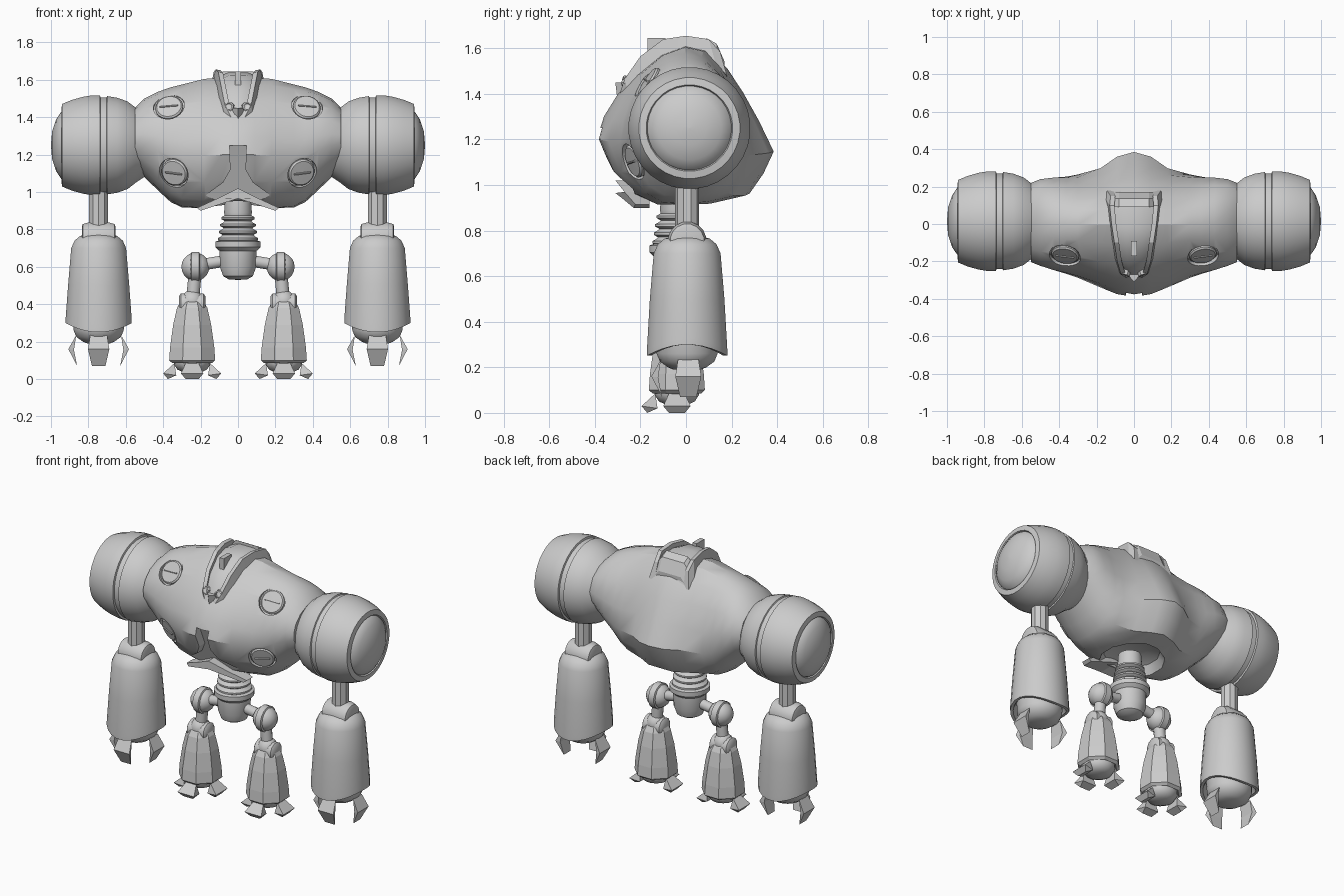
import bpy, bmesh, math
from mathutils import Vector, Matrix

if "Cube" in bpy.data.objects:
    bpy.data.objects.remove(bpy.data.objects["Cube"])


def finish(name, bm, smooth=35):
    bmesh.ops.remove_doubles(bm, verts=bm.verts, dist=1e-5)
    bmesh.ops.recalc_face_normals(bm, faces=bm.faces)
    me = bpy.data.meshes.new(name)
    bm.to_mesh(me)
    bm.free()
    ob = bpy.data.objects.new(name, me)
    bpy.context.collection.objects.link(ob)
    shade(ob, smooth)
    return ob


def shade(ob, angle):
    if angle:
        bpy.ops.object.select_all(action='DESELECT')
        ob.select_set(True)
        bpy.context.view_layer.objects.active = ob
        bpy.ops.object.shade_smooth_by_angle(angle=math.radians(angle))


def loft(name, rings, smooth=35, caps=True, move=None):
    bm = bmesh.new()
    vs = [[bm.verts.new(p) for p in r] for r in rings]
    n = len(rings[0])
    for a, b in zip(vs, vs[1:]):
        for i in range(n):
            bm.faces.new((a[i], a[(i + 1) % n], b[(i + 1) % n], b[i]))
    if caps:
        bm.faces.new(vs[0])
        bm.faces.new(vs[-1])
    if move:
        bm.transform(move)
    return finish(name, bm, smooth)


def lathe(name, prof, loc, axis=(0, 0, 1), seg=24, smooth=35, wave=0):
    # profile is (radius, height); wave lifts the rings marked by a third value
    rot = Vector(axis).to_track_quat('Z', 'Y').to_matrix().to_4x4()
    rings = []
    for p in prof:
        r, h, w = max(p[0], 1e-4), p[1], (wave if len(p) > 2 else 0)
        rings.append([(r * math.cos(a), r * math.sin(a), h + w * math.cos(a) ** 2)
                      for a in (math.tau * (i + .5) / seg for i in range(seg))])
    return loft(name, rings, smooth, True, Matrix.Translation(loc) @ rot)


def rod(name, a, b, r, seg=12):
    a, b = Vector(a), Vector(b)
    return lathe(name, [(r, 0), (r, (b - a).length)], a, b - a, seg)


def ball(name, loc, r, axis=(0, 0, 1), seg=16):
    prof = [(r * math.sin(math.pi * i / 10), -r * math.cos(math.pi * i / 10)) for i in range(11)]
    return lathe(name, prof, loc, axis, seg)


def plate(name, prof, loc, ang):
    # claw plate: profile of (radial, z, half width): top, outer, bottom, inner
    bm = bmesh.new()
    L, R = [[bm.verts.new((r, s * w, z)) for r, z, w in prof] for s in (-1, 1)]
    for i in range(4):
        bm.faces.new((L[i], L[(i + 1) % 4], R[(i + 1) % 4], R[i]))
    for v in (L, R):
        bm.faces.new((v[0], v[1], v[3]))
        bm.faces.new((v[1], v[2], v[3]))
    bm.transform(Matrix.Translation(loc) @ Matrix.Rotation(ang, 4, 'Z'))
    return finish(name, bm, 0)


def cut(ob, cutter):
    m = ob.modifiers.new('cut', 'BOOLEAN')
    m.operation, m.solver, m.object = 'DIFFERENCE', 'EXACT', cutter
    bpy.context.view_layer.objects.active = ob
    bpy.ops.object.modifier_apply(modifier=m.name)
    bpy.data.objects.remove(cutter)


# Torso: side profile at the middle, fading to an ellipse at the shoulders
MID = [(0, 1.62), (.1, 1.6), (.18, 1.52), (.25, 1.41), (.32, 1.28), (.385, 1.14), (.34, 1.04),
       (.28, .95), (.14, .92), (0, .92), (-.14, .915), (-.245, .96), (-.33, 1.06), (-.39, 1.2),
       (-.36, 1.3), (-.3, 1.4), (-.22, 1.49), (-.11, 1.58)]
HALF = [(0, .39, .39, 1.61, .93, 0), (.09, .375, .365, 1.61, .92, 0), (.18, .34, .305, 1.605, .91, .2),
        (.3, .29, .275, 1.575, .915, .5), (.36, .27, .265, 1.56, .945, .65),
        (.43, .25, .255, 1.535, 1.01, .85), (.5, .225, .24, 1.5, 1.08, 1), (.55, .205, .22, 1.45, 1.13, 1)]


def section(x, f, b, t, bo, k):
    ring = []
    for y, z in MID:
        py = y * (b if y > 0 else f) / .39
        pz = bo + (z - .915) / .705 * (t - bo)
        a = math.atan2((z - 1.2675) / .3525, y / .39)
        ey = (b - f) / 2 + (b + f) / 2 * math.cos(a)
        ez = (t + bo) / 2 + (t - bo) / 2 * math.sin(a)
        ring.append((x, py + (ey - py) * k, pz + (ez - pz) * k))
    return ring


torso = loft('torso', [section(-h[0], *h[1:]) for h in HALF[:0:-1]] + [section(*h) for h in HALF])

# Places for the round ports on the front
bpy.context.view_layer.update()
ports = []
for x, z in ((.37, 1.46), (-.37, 1.46), (.345, 1.1), (-.345, 1.1)):
    hit, loc, nor, _ = torso.ray_cast((x, -1, z), (0, 1, 0))
    if hit:
        ports.append((loc.copy(), nor.copy(), z))

# Front slot that flares out to the lower hem
slot = [(.045, 1.25), (.04, 1.12), (.08, 1.05), (.3, .89)]
slot = [(-x, z) for x, z in slot] + slot[::-1]
cut(torso, loft('slot_cutter', [[(x, -.6, z) for x, z in slot],
                                [(x, -.34 + (1.25 - z) * .4, z) for x, z in slot]], 0))
# Hollow underside
hollow = [(.2, -.1), (.2, .02), (.17, .07), (.1, .1)]
cut(torso, lathe('hollow_cutter', hollow, (0, -.02, .9), seg=12))
for loc, nor, z in ports:
    depth = .02 if z > 1.3 else .045
    cut(torso, lathe('port_cutter', [(.084, -depth), (.084, .08)], loc, nor, 24))
    lathe('port_disc', [(.074, -.06), (.074, -.012), (.066, -.004), (0, -.002)], loc, nor, 24)
    rot = nor.to_track_quat('Z', 'Y').to_matrix().to_4x4()
    side = Vector((1, 0, 0)) - nor * nor.x
    rod('port_slit', loc - side * .05, loc + side * .05, .005, 6)
shade(torso, 30)

# Chevron plate below the slot
chev = [(0, 1.02), (.1, .97), (.22, .915), (.2, .9), (.08, .94), (0, .965)]
chev += [(-x, z) for x, z in chev[-2:0:-1]]
loft('chevron_plate', [[(x, -.31 + abs(x) * .4, z) for x, z in chev],
                       [(x, -.16, z) for x, z in chev]], 0)

# Head: arched plate running over the top of the torso
HEAD = [(-.295, .012, 1.375), (-.27, .05, 1.45), (-.2, .07, 1.55), (-.1, .085, 1.625),
        (0, .1, 1.64), (.1, .11, 1.625), (.15, .105, 1.57)]
loft('head_plate', [[(-w, y, z - .02), (-w * .5, y, z), (w * .5, y, z), (w, y, z - .02),
                     (w, y + .05, z - .13), (-w, y + .05, z - .13)] for y, w, z in HEAD])
for s in (-1, 1):
    loft('head_rim', [[(s * (w - .005), y, z + .012), (s * (w + .02), y, z + .015),
                       (s * (w + .04), y + .03, z - .09), (s * w, y + .03, z - .1)]
                      for y, w, z in HEAD], 20)
    lathe('eye', [(.026, -.04), (.026, .012), (.018, .016), (.015, .004), (0, .004)],
          (s * .045, -.262, 1.455), (s * .3, -1, .2), 8)
loft('beak', [[(-.035, -.27, 1.45), (.035, -.27, 1.45), (0, -.31, 1.45)],
              [(-.006, -.28, 1.365), (.006, -.28, 1.365), (0, -.3, 1.365)]], 0)
loft('head_fin', [[(x, y, z) for x, y in ((-.015, -.17), (.015, -.17), (.015, -.09), (-.015, -.09))]
                  for z in (1.55, 1.645)], 0)
loft('head_back_band', [[(x, y, z + d) for x, d in ((-.13, -.06), (-.08, 0), (.08, 0), (.13, -.06))]
                        for y, z in ((.09, 1.645), (.135, 1.62), (.17, 1.54))], 20)

# Waist: ribbed column and pelvis cup
ribs = [(.07, .96), (.075, .89)]
for i in range(4):
    z = .875 - i * .037
    r = .09 + i * .006
    ribs += [(r - .018, z), (r, z - .01), (r, z - .02), (r - .018, z - .03)]
lathe('waist_ribs', ribs, (0, -.04, 0))
lathe('pelvis', [(.09, .745), (.122, .735), (.122, .705), (.1, .685), (.098, .6), (.08, .55), (.05, .533), (0, .53)],
      (0, -.04, 0))

SHOULDER = [(.17, .5), (.2, .545), (.235, .59), (.255, .645), (.264, .7), (.256, .703), (.256, .735),
            (.268, .738), (.268, .78), (.26, .83), (.243, .89), (.222, .94), (.19, .945), (.185, .935),
            (.18, .945), (.14, .972), (.075, .994), (0, 1)]
FOREARM = [(.06, .775), (.1, .765), (.13, .74), (.148, .7), (.165, .5), (.178, .275, 1), (.178, .25, 1),
           (.16, .25, 1), (.14, .33)]
SHIN = [(.05, .42), (.07, .41), (.088, .38), (.11, .29), (.128, .17), (.133, .1), (.115, .085), (.09, .13)]
FINGER = [(.12, .235, .045), (.162, .16, .057), (.115, .07, .036), (.132, .155, .05)]
TOE = [(.095, .085, .035), (.155, .03, .06), (.13, 0, .035), (.085, .02, .05)]
for s in (-1, 1):
    # Shoulder and arm
    lathe('shoulder', SHOULDER, (0, .015, 1.25), (s, 0, 0), 32)
    ax = s * .745
    rod('upper_arm', (ax, .005, .78), (ax, .005, 1.05), .053, 10)
    ball('elbow_ball', (ax, .005, .76), .08)
    lathe('elbow_disc', [(.06, -.09), (.075, -.085), (.085, -.05), (.085, .05), (.075, .085), (.06, .09)],
          (ax, .005, .755), (1, 0, 0), 16)
    lathe('forearm', FOREARM, (ax, .005, 0), wave=.05)
    lathe('hand', [(.14, .34), (.135, .26), (.12, .225), (.085, .2), (.06, .19), (0, .188)], (ax, .005, 0))
    # Hip, leg and foot
    lx, ly = s * .245, -.04
    rod('hip_rod', (s * .05, ly, .635), (s * .2, ly, .61), .032)
    ball('hip_ball', (s * .228, ly, .6), .076)
    lathe('hip_band', [(.07, -.025), (.081, -.02), (.081, .02), (.07, .025)], (s * .228, ly, .6), (1, 0, 0), 16)
    rod('thigh', (s * .228, ly, .58), (lx, ly, .4), .036)
    ball('knee_ball', (lx, ly, .415), .062)
    lathe('knee_disc', [(.045, -.07), (.06, -.06), (.06, .06), (.045, .07)], (lx, ly, .4), (1, 0, 0), 12)
    lathe('shin', SHIN, (lx, ly, 0), seg=8, smooth=0)
    lathe('foot', [(.1, .14), (.1, .08), (.08, .05), (.045, .035), (0, .032)], (lx, ly, 0), seg=16)
    # Claws point left, right and forward
    for a in (0, math.pi, -math.pi / 2):
        plate('finger', FINGER, (ax, .01, 0), a)
        plate('toe', TOE, (lx, ly, 0), a)
